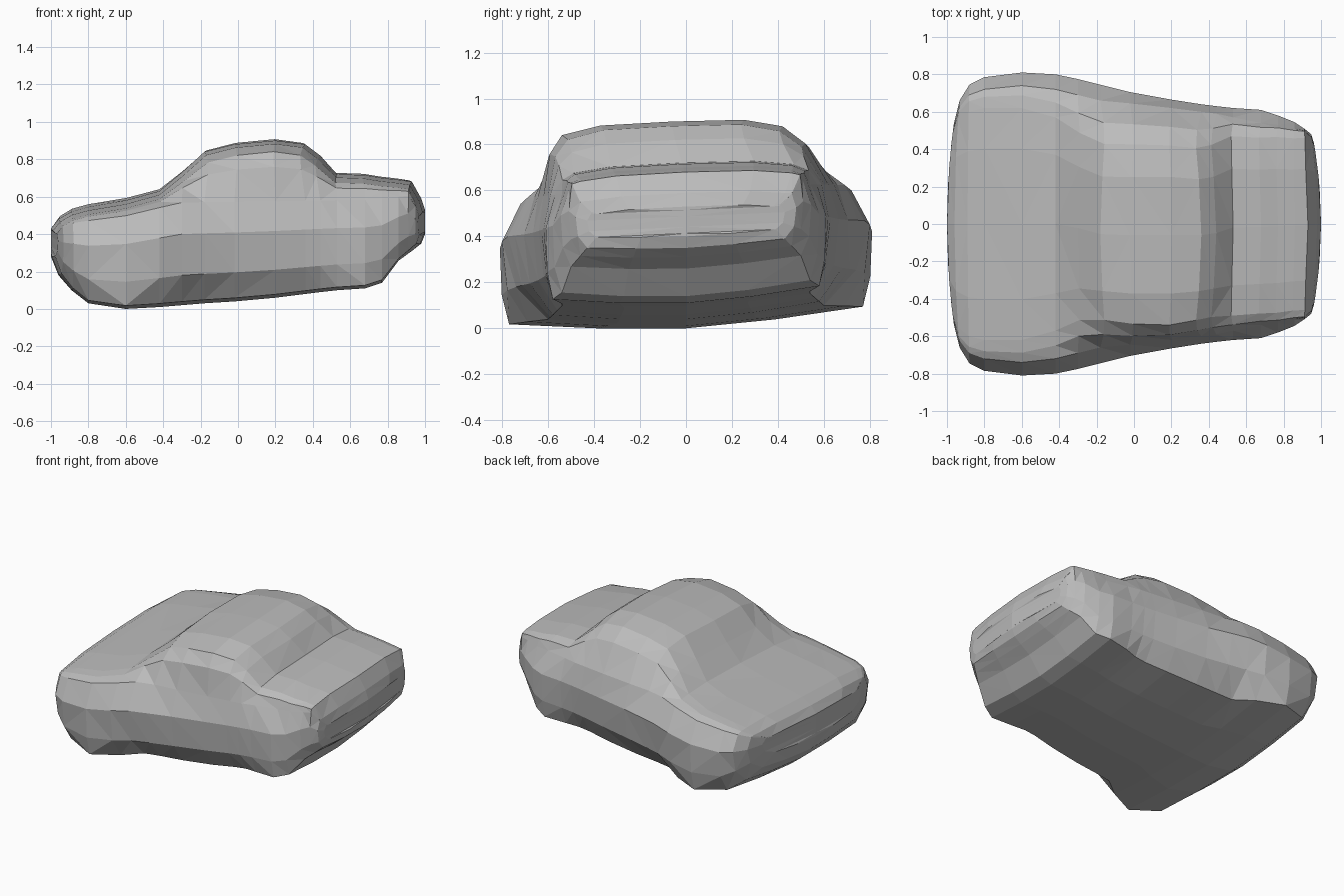
import bpy
import bmesh

# Remove the default object
cube = bpy.data.objects.get("Cube")
if cube:
    bpy.data.objects.remove(cube, do_unlink=True)

# Body stations from nose to tail:
# x, widest half width, floor half width, floor z, top z, shoulder half width, top half width
STATIONS = [
    (-1.0, .54, .42, .28, .43, .5, .45),
    (-.96, .66, .51, .18, .48, .62, .55),
    (-.89, .745, .6, .1, .52, .69, .6),
    (-.8, .785, .69, .03, .545, .72, .62),
    (-.6, .81, .77, 0, .58, .74, .62),
    (-.42, .8, .69, .01, .63, .72, .57),
    (-.3, .775, .6, .02, .73, .69, .5),
    (-.18, .745, .59, .03, .84, .66, .47),
    (-.02, .705, .58, .04, .88, .645, .48),
    (.2, .665, .56, .06, .9, .62, .48),
    (.36, .64, .54, .08, .88, .6, .46),
    (.44, .63, .54, .09, .82, .59, .46),
    (.53, .62, .56, .1, .72, .57, .48),
    (.68, .61, .58, .11, .715, .54, .47),
    (.77, .58, .54, .14, .7, .53, .47),
    (.86, .545, .5, .26, .69, .51, .46),
    (.93, .51, .46, .31, .68, .5, .46),
    (.98, .48, .43, .35, .59, .46, .43),
    (1.0, .43, .39, .4, .53, .41, .38),
]


def mix(a, b, t):
    return a + (b - a) * t


def cabin_amount(z):
    """Zero at the belt line, one near the roof."""
    return min(1, max(0, (z - .66) / .2))


def half_section(w, floor_w, floor_z, top_z, shoulder_w, top_w):
    """Half profile from the middle of the floor up to the middle of the top."""
    height = min(top_z, .66) - floor_z
    shoulder_z = floor_z + height * .9
    edge_z = top_z - .02 - .02 * cabin_amount(top_z)
    return [
        (0, floor_z),
        (floor_w * .5, floor_z),
        (floor_w, floor_z + height * .03),
        (mix(floor_w, w, .8), floor_z + height * .25),
        (w, floor_z + height * .62),
        (shoulder_w, shoulder_z),
        (mix(shoulder_w, top_w, .6) + .02, mix(shoulder_z, edge_z, .7)),
        (top_w, edge_z),
        (top_w * .65, top_z - .005),
        (0, top_z),
    ]


def place(x, y, z, w):
    """Apply the bowed ends, the rounded cabin and the lean of the body."""
    side = (y / w) ** 2
    bow = max(0, abs(x) - .85) * .25 * side
    x = x - bow if x > 0 else x + bow
    cabin = cabin_amount(z)
    x = mix(x, .12, .25 * cabin * side)
    upper = min(1, max(0, (z - .2) / .4))
    lift = mix(.1 * max(0, y), .04 * y, upper)
    return (x, y - .06 * cabin, z + lift)


# Body shell: loft the sections
bm = bmesh.new()
rings = []
for x, w, *rest in STATIONS:
    half = half_section(w, *rest)
    ring = half + [(-y, z) for y, z in half[-2:0:-1]]
    rings.append([bm.verts.new(place(x, y, z, w)) for y, z in ring])

n = len(rings[0])
for a, b in zip(rings, rings[1:]):
    for i in range(n):
        j = (i + 1) % n
        bm.faces.new((a[i], a[j], b[j], b[i]))

# Nose and tail panels: rows of faces meeting on the centre line
for ring in (rings[0], rings[-1]):
    left = ring[:n // 2 + 1]
    right = [ring[-i] for i in range(n // 2 + 1)]
    middle = [ring[0]]
    for p, q in zip(left[1:-1], right[1:-1]):
        middle.append(bm.verts.new((ring[0].co.x, 0, (p.co.z + q.co.z) / 2)))
    middle.append(ring[n // 2])
    for edge in (left, right):
        for i in range(n // 2):
            corners = (edge[i], edge[i + 1], middle[i + 1], middle[i])
            bm.faces.new(list(dict.fromkeys(corners)))
bmesh.ops.triangulate(bm, faces=bm.faces[:])
bmesh.ops.recalc_face_normals(bm, faces=bm.faces[:])

mesh = bpy.data.meshes.new("car_body")
bm.to_mesh(mesh)
bm.free()
body = bpy.data.objects.new("car_body", mesh)
bpy.context.collection.objects.link(body)

# Single plain grey
grey = bpy.data.materials.new("plain_grey")
grey.use_nodes = True
colour = (.5, .5, .5, 1)
grey.diffuse_color = colour
grey.node_tree.nodes["Principled BSDF"].inputs["Base Color"].default_value = colour
mesh.materials.append(grey)
